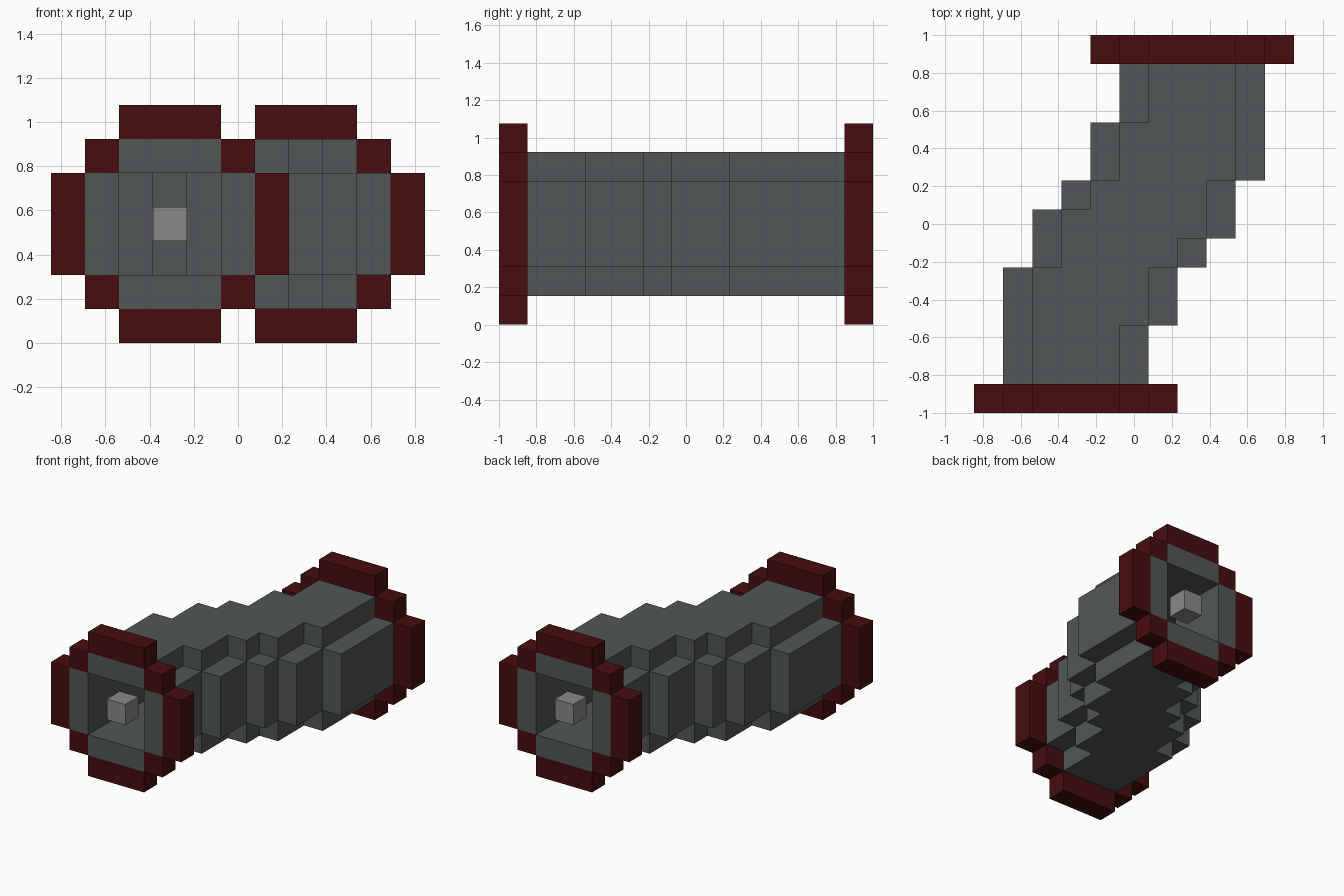
import bpy
import bmesh
import math
from mathutils import Vector

if "Cube" in bpy.data.objects:
    bpy.data.objects.remove(bpy.data.objects["Cube"])

U = 2 / 13                          # edge of one building block
ORIGIN = Vector((-5.5, -6.5, 0))    # corner of the block grid


def make_material(name, color):
    mat = bpy.data.materials.new(name)
    mat.use_nodes = True
    mat.diffuse_color = (*color, 1)
    mat.node_tree.nodes["Principled BSDF"].inputs["Base Color"].default_value = (*color, 1)
    return mat


grey = make_material("slate grey", (0.085, 0.094, 0.096))
red = make_material("dark red", (0.062, 0.004, 0.0045))
pale = make_material("pale grey", (0.25, 0.25, 0.25))


def build(name, cells, mat):
    """Skin a set of grid blocks, keeping only the outer faces."""
    cells = set(cells)
    bm = bmesh.new()
    for cell in cells:
        center = Vector(cell) + Vector((0.5, 0.5, 0.5))
        for axis in range(3):
            for sign in (-1, 1):
                n = Vector((0, 0, 0))
                n[axis] = sign
                if tuple(int(c) for c in Vector(cell) + n) in cells:
                    continue
                a = Vector((0, 0, 0))
                a[(axis + 1) % 3] = 0.5
                b = n.cross(a)
                mid = center + n * 0.5
                corners = (mid - a - b, mid + a - b, mid + a + b, mid - a + b)
                bm.faces.new([bm.verts.new((p + ORIGIN) * U) for p in corners])
    bmesh.ops.remove_doubles(bm, verts=bm.verts[:], dist=0.001)
    # Merge flat areas into larger faces
    bmesh.ops.dissolve_limit(bm, angle_limit=math.radians(1),
                             verts=bm.verts[:], edges=bm.edges[:])
    mesh = bpy.data.meshes.new(name)
    bm.to_mesh(mesh)
    bm.free()
    mesh.materials.append(mat)
    obj = bpy.data.objects.new(name, mesh)
    bpy.context.collection.objects.link(obj)
    return obj


def ring(left, right, low, high, y):
    """One slice of a tube with open corners."""
    for z in range(low + 1, high):
        yield (left, y, z)
        yield (right, y, z)
    for x in range(left + 1, right):
        yield (x, y, low)
        yield (x, y, high)


def flange(left, y):
    """Stepped collar around one end of the pipe."""
    right = left + 6
    for x in range(left + 2, right - 1):
        yield from ((x, y, 0), (x, y, 6))
    for z in range(2, 5):
        yield from ((left, y, z), (right, y, z))
    for x in (left + 1, right - 1):
        yield from ((x, y, 1), (x, y, 5))


# Hollow pipe: left and right wall of each slice, mirrored about the middle
half = [(1, 5)] * 3 + [(1, 6)] * 2 + [(2, 7)]
slices = half + [(2, 8)] + [(10 - r, 10 - l) for l, r in reversed(half)]
pipe = [c for y, (l, r) in enumerate(slices) for c in ring(l, r, 1, 5, y)]
build("pipe_body", pipe, grey)

# Collars and the small block floating in each opening
for end, left, y in (("front", 0, 0), ("back", 4, 12)):
    build(end + "_flange", flange(left, y), red)
    build(end + "_core_block", [(left + 3, y, 3)], pale)
